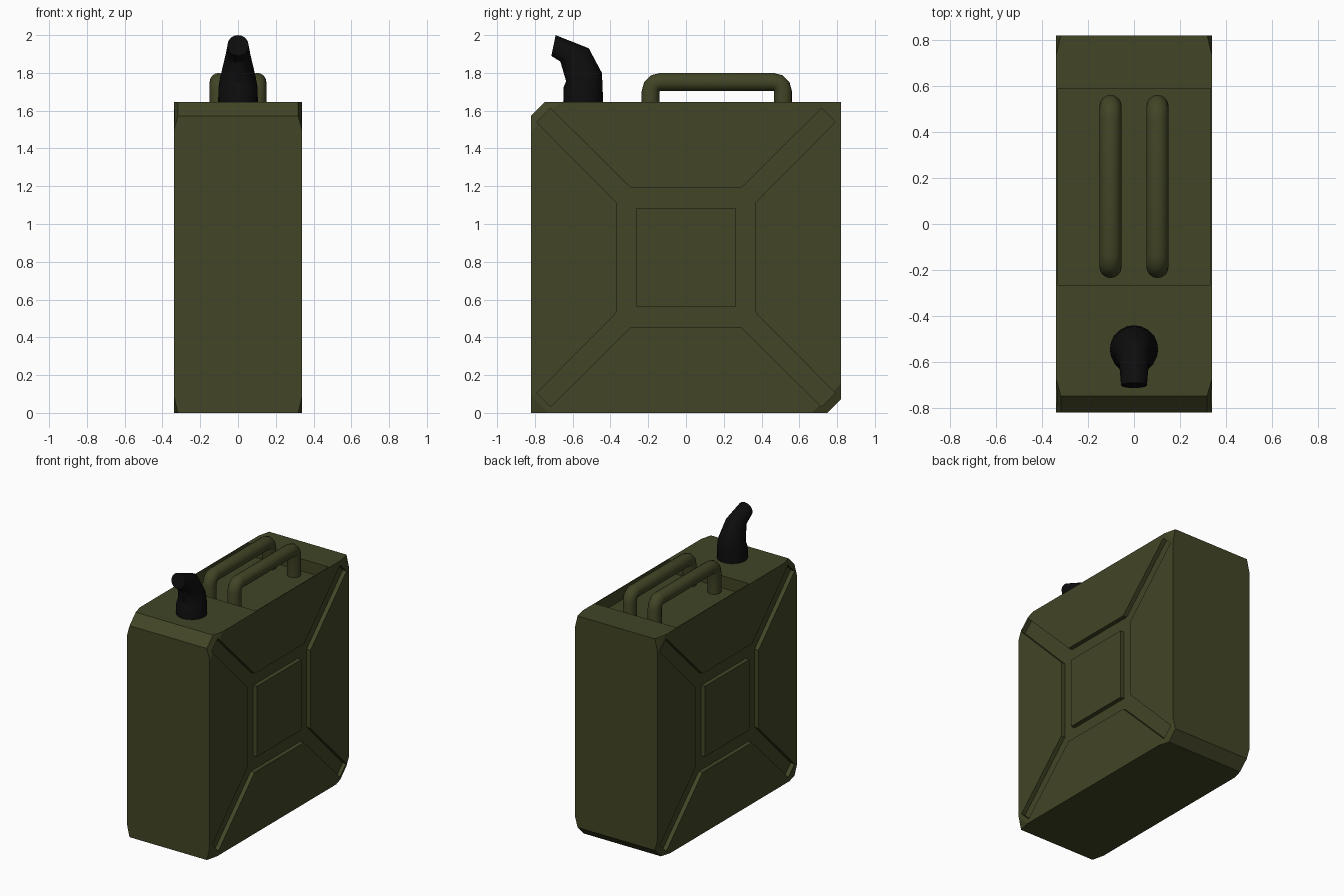
import bpy, bmesh, math
from mathutils import Vector

if "Cube" in bpy.data.objects:
    bpy.data.objects.remove(bpy.data.objects["Cube"])

HX, HY, H = 0.34, 0.82, 1.645      # half width, half depth, height of the can
MID = H / 2


def material(name, rgb):
    m = bpy.data.materials.new(name)
    m.diffuse_color = (*rgb, 1)
    m.use_nodes = True
    m.node_tree.nodes["Principled BSDF"].inputs["Base Color"].default_value = m.diffuse_color
    return m


OLIVE = material("olive_paint", (0.054, 0.059, 0.019))
BLACK = material("black_rubber", (0.004, 0.004, 0.004))


def finish(bm, name, mat, smooth=False):
    bmesh.ops.recalc_face_normals(bm, faces=bm.faces)
    me = bpy.data.meshes.new(name)
    bm.to_mesh(me)
    bm.free()
    me.materials.append(mat)
    ob = bpy.data.objects.new(name, me)
    bpy.context.collection.objects.link(ob)
    bpy.ops.object.select_all(action='DESELECT')
    ob.select_set(True)
    bpy.context.view_layer.objects.active = ob
    if smooth:
        bpy.ops.object.shade_smooth_by_angle(angle=math.radians(35))
    return ob


def box(lo, hi):
    bm = bmesh.new()
    bmesh.ops.create_cube(bm, size=1)
    for v in bm.verts:
        v.co = Vector([(a + b) / 2 + c * (b - a) for a, b, c in zip(lo, hi, v.co)])
    return bm


def slice_off(bm, point, normal):
    bmesh.ops.bisect_plane(bm, geom=bm.verts[:] + bm.edges[:] + bm.faces[:], dist=1e-5,
                           plane_co=point, plane_no=Vector(normal).normalized(),
                           clear_outer=True)
    bmesh.ops.holes_fill(bm, edges=[e for e in bm.edges if e.is_boundary])


def sweep(rings, name, mat, sides):
    """Loft rings given as (y, z, lean angle, half width in x, half width in the yz plane)."""
    bm = bmesh.new()
    loops = []
    for x, y, z, lean, rx, ry in rings:
        loop = []
        for i in range(sides):
            a = 2 * math.pi * i / sides
            s = ry * math.sin(a)
            loop.append(bm.verts.new((x + rx * math.cos(a), y + s * math.cos(lean),
                                      z + s * math.sin(lean))))
        loops.append(loop)
    for p, q in zip(loops, loops[1:]):
        for i in range(sides):
            j = (i + 1) % sides
            bm.faces.new((p[i], p[j], q[j], q[i]))
    bm.faces.new(loops[0])
    bm.faces.new(loops[-1])
    return finish(bm, name, mat, True)


def cut(target, cutter):
    mod = target.modifiers.new("cut", 'BOOLEAN')
    mod.operation, mod.solver, mod.object = 'DIFFERENCE', 'EXACT', cutter
    bpy.ops.object.select_all(action='DESELECT')
    target.select_set(True)
    bpy.context.view_layer.objects.active = target
    bpy.ops.object.modifier_apply(modifier=mod.name)
    bpy.data.objects.remove(cutter)


# Can body: box with two bevelled edges and eight clipped corners
bm = box((-HX, -HY, 0), (HX, HY, H))
for s in (-1, 1):
    slice_off(bm, (0, s * 0.748, MID - s * MID), (0, s, -s))
for sx in (-1, 1):
    for sy in (-1, 1):
        for sz in (-1, 1):
            bevelled = sy != sz
            start, end = (1.49, 1.57) if bevelled else (1.55, 1.645)
            drop = 0.022
            slice_off(bm, (sx * HX, sy * start / 2, MID + sz * start / 2),
                      (sx * (end - start), sy * drop, sz * drop))
body = finish(bm, "can_body", OLIVE)

# Pressed cross-shaped grooves on both sides
for sx in (-1, 1):
    bm = bmesh.new()
    pts = []
    for u, v in ((0.29, 0.367), (0.717, 0.79), (0.79, 0.717), (0.367, 0.29)):
        pts.append((u, v))
    outline = []
    for _ in range(4):
        outline += pts
        pts = [(v, -u) for u, v in pts]
    face = bm.faces.new([bm.verts.new((sx * 0.308, u, MID + v)) for u, v in outline])
    ext = bmesh.ops.extrude_face_region(bm, geom=[face])
    for g in ext["geom"]:
        if isinstance(g, bmesh.types.BMVert):
            g.co.x = sx * 0.42
    cut(body, finish(bm, "groove_cutter", OLIVE))

# Sunken tray under the handles
cut(body, finish(box((-0.332, -0.265, 1.555), (0.332, 0.59, 1.8)), "tray_cutter", OLIVE))

# Raised square in the middle of each side
for sx, side in ((-1, "left"), (1, "right")):
    x0, x1 = sorted((sx * 0.29, sx * HX))
    finish(box((x0, -0.262, MID - 0.262), (x1, 0.262, MID + 0.262)),
           side + "_centre_panel", OLIVE)

# Pair of carrying handles
R, BEND = 0.048, 0.05
Y0, Y1, ZT = -0.187, 0.513, 1.752
for x, side in ((-0.102, "left"), (0.102, "right")):
    rings = [(x, Y0, 1.54, 0, R, R)]
    for k in range(4):
        a = math.radians(30 * k)
        rings.append((x, Y0 + BEND * (1 - math.cos(a)), ZT - BEND + BEND * math.sin(a),
                      -a, R, R))
    for k in range(4):
        a = math.radians(90 - 30 * k)
        rings.append((x, Y1 - BEND * (1 - math.cos(a)), ZT - BEND + BEND * math.sin(a),
                      a - math.pi, R, R))
    rings.append((x, Y1, 1.54, -math.pi, R, R))
    sweep(rings, side + "_handle", OLIVE, 16)

# Bent pouring spout
sweep([(0, -0.545, 1.635, 0, 0.105, 0.105),
       (0, -0.545, 1.722, 0, 0.104, 0.104),
       (0, -0.540, 1.778, math.atan2(0.045, 0.19), 0.094, 0.097),
       (0, -0.590, 1.895, math.atan2(0.07, 0.15), 0.066, 0.083),
       (0, -0.7015, 1.945, math.atan2(0.11, 0.023), 0.056, 0.056)],
      "spout", BLACK, 20)
